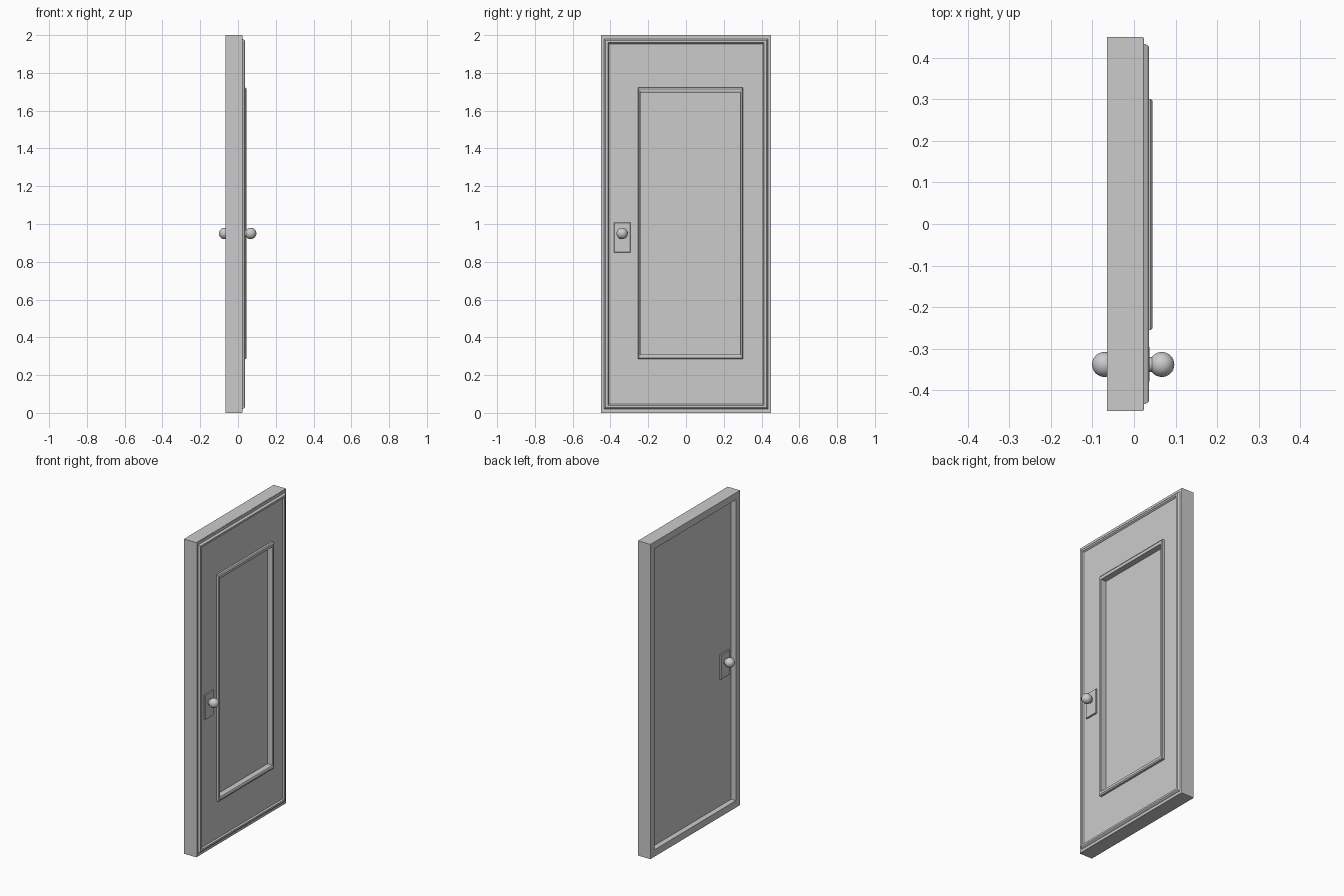
import bpy, bmesh, math
from mathutils import Matrix

if "Cube" in bpy.data.objects:
    bpy.data.objects.remove(bpy.data.objects["Cube"])

MID = -0.002          # middle plane of the door leaf
KNOB_Y, KNOB_Z = -0.338, 0.95


def finish(name, bm):
    bmesh.ops.recalc_face_normals(bm, faces=bm.faces)
    me = bpy.data.meshes.new(name)
    bm.to_mesh(me)
    bm.free()
    ob = bpy.data.objects.new(name, me)
    bpy.context.collection.objects.link(ob)
    return ob


def rect_loft(name, rect, profile, closed=True):
    """Sweep a profile of (inset y, inset z, x) around a rectangle.
    Closed profiles make a mitred ring, open ones get end caps."""
    y0, y1, z0, z1 = rect
    bm = bmesh.new()
    loops = []
    for a, b, x in profile:
        pts = [(y0 + a, z0 + b), (y1 - a, z0 + b), (y1 - a, z1 - b), (y0 + a, z1 - b)]
        loops.append([bm.verts.new((x, y, z)) for y, z in pts])
    n = len(loops)
    for i in range(n if closed else n - 1):
        p, q = loops[i], loops[(i + 1) % n]
        for k in range(4):
            m = (k + 1) % 4
            bm.faces.new((p[k], p[m], q[m], q[k]))
    if not closed:
        bm.faces.new(loops[0])
        bm.faces.new(loops[-1])
    return finish(name, bm)


DOOR = (-0.45, 0.45, 0.0, 2.0)
PANEL = (-0.255, 0.301, 0.284, 1.722)

# outer frame
rect_loft("door_frame", DOOR, [
    (0, 0, -0.065), (0, 0, 0.022), (0.042, 0.044, 0.022), (0.042, 0.044, -0.065)])

# stepped moulding on the front of the frame
rect_loft("outer_moulding", DOOR, [
    (0.001, 0.001, 0.021), (0.003, 0.003, 0.024), (0.016, 0.020, 0.024),
    (0.020, 0.025, 0.033), (0.024, 0.029, 0.036), (0.037, 0.040, 0.036),
    (0.042, 0.046, 0.027), (0.042, 0.046, 0.021)])

# leaf with a sunken panel in the front
leaf = (-0.41, 0.41, 0.042, 1.958)
bm_pocket = (PANEL[0] + 0.015, PANEL[1] - 0.015, PANEL[2] + 0.025, PANEL[3] - 0.025)
leaf_ob = rect_loft("door_leaf", leaf, [(0, 0, -0.031), (0, 0, 0.027)], closed=False)
bm = bmesh.new()
bm.from_mesh(leaf_ob.data)
front = max(bm.faces, key=lambda f: f.calc_center_median().x)
bmesh.ops.inset_region(bm, faces=[front], thickness=0.1)
for x in (0.027, 0.006):
    if x < 0.027:
        res = bmesh.ops.extrude_discrete_faces(bm, faces=[front])
        front = res["faces"][0]
    c = front.calc_center_median()
    for v in front.verts:
        v.co = (x, bm_pocket[0 if v.co.y < c.y else 1], bm_pocket[2 if v.co.z < c.z else 3])
bmesh.ops.recalc_face_normals(bm, faces=bm.faces)
bm.to_mesh(leaf_ob.data)
bm.free()

# raised moulding around the sunken panel
rect_loft("panel_moulding", PANEL, [
    (0, 0, 0.026), (0, 0, 0.040), (0.005, 0.007, 0.045),
    (0.012, 0.020, 0.045), (0.015, 0.025, 0.042), (0.015, 0.025, 0.026)])

# lock plates and turned knobs on both sides
R, NECK, CENTRE = 0.030, 0.018, 0.069
for side, label in ((1, "front"), (-1, "back")):
    a, b = MID + side * 0.027, MID + side * 0.039
    rect_loft(label + "_lock_plate", (-0.381, -0.294, 0.85, 1.008),
              [(0, 0, a), (0, 0, b - side * 0.002), (0.002, 0.002, b)], closed=False)

    start = math.pi - math.asin(NECK / R)
    profile = [(NECK, 0.035)]
    profile += [(R * math.sin(t), CENTRE + R * math.cos(t))
                for t in (start * (1 - i / 14) for i in range(15))]
    bm = bmesh.new()
    verts = [bm.verts.new((MID + side * d, r, 0)) for r, d in profile]
    edges = [bm.edges.new(e) for e in zip(verts, verts[1:])]
    bmesh.ops.spin(bm, geom=verts + edges, cent=(MID, 0, 0), axis=(1, 0, 0),
                   angle=2 * math.pi, steps=32)
    bmesh.ops.remove_doubles(bm, verts=bm.verts, dist=1e-5)
    bmesh.ops.translate(bm, verts=bm.verts, vec=(0, KNOB_Y, KNOB_Z))
    knob = finish(label + "_knob", bm)
    bpy.ops.object.select_all(action='DESELECT')
    knob.select_set(True)
    bpy.context.view_layer.objects.active = knob
    bpy.ops.object.shade_smooth_by_angle(angle=math.radians(35))
